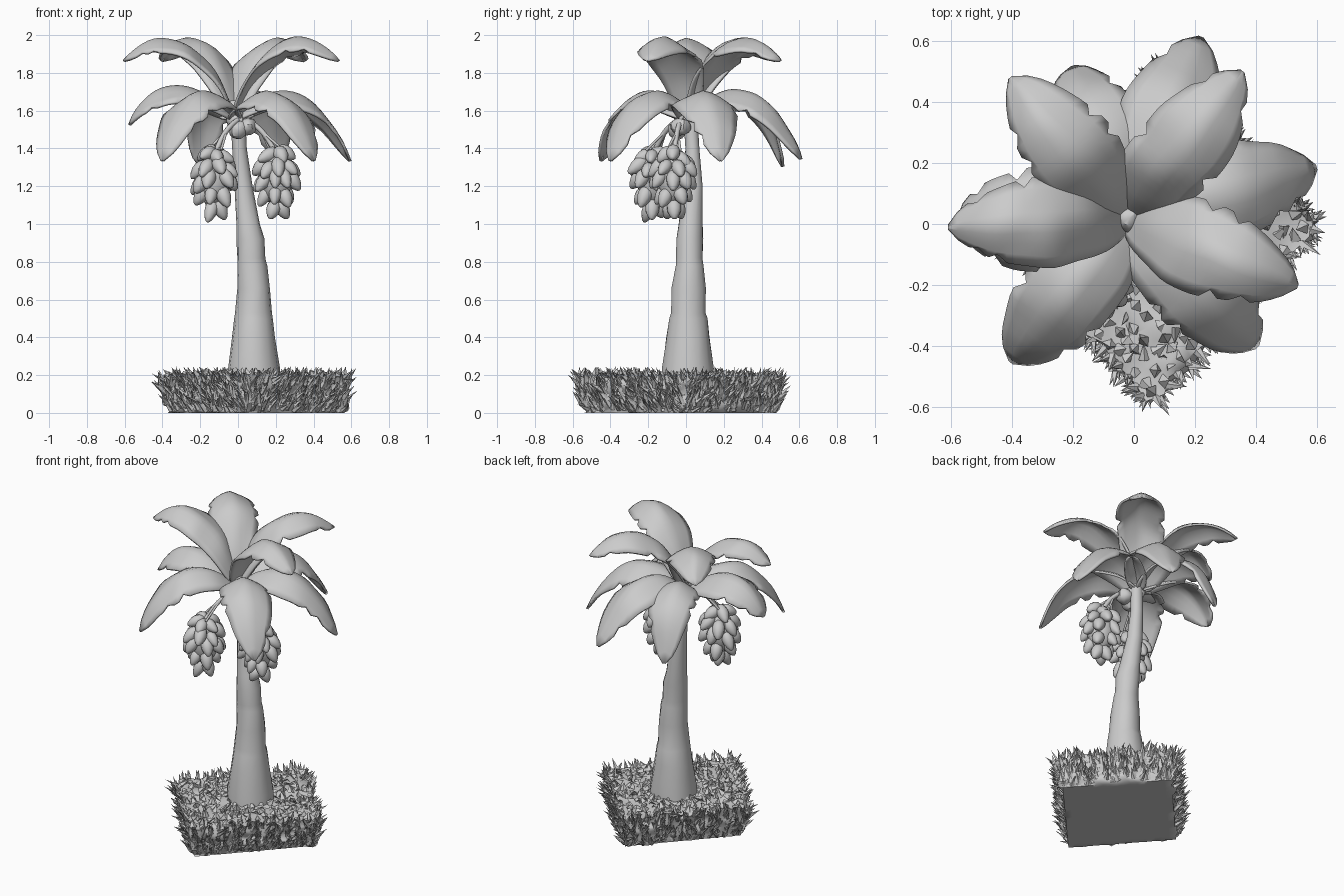
import bpy, bmesh, math, random
from mathutils import Vector, Matrix, noise

random.seed(4)
cube = bpy.data.objects.get("Cube")
if cube:
    bpy.data.objects.remove(cube, do_unlink=True)

grey = bpy.data.materials.new("plain_grey")
grey.use_nodes = True
grey.diffuse_color = (0.6, 0.6, 0.6, 1)
grey.node_tree.nodes["Principled BSDF"].inputs["Base Color"].default_value = (0.6, 0.6, 0.6, 1)


def finish(name, bm, angle=40):
    """Turn a bmesh into a smooth-shaded object that keeps hard edges."""
    mesh = bpy.data.meshes.new(name)
    bm.to_mesh(mesh)
    bm.free()
    mesh.materials.append(grey)
    mesh.shade_smooth()
    mesh.set_sharp_from_angle(angle=math.radians(angle))
    obj = bpy.data.objects.new(name, mesh)
    bpy.context.collection.objects.link(obj)
    return obj


def wobble(p, scale, amount):
    return noise.noise_vector(Vector(p) * scale) * amount


# Grass block: a skewed square turned corner-on, flared and lumpy, covered in broad tufts
def make_grass():
    left, front, right, back = (Vector(c) for c in
                                ((-0.37, -0.05), (0.06, -0.54), (0.55, -0.01), (0.11, 0.48)))
    middle_xy = (left + front + right + back) / 4
    bm = bmesh.new()
    bmesh.ops.create_cube(bm, size=2)
    bmesh.ops.subdivide_edges(bm, edges=bm.edges[:], cuts=15, use_grid_fill=True)
    for v in bm.verts:
        u, w, rise = (v.co + Vector((1, 1, 1))) / 2
        spot = left.lerp(front, u).lerp(back.lerp(right, u), w)
        spot = middle_xy + (spot - middle_xy) * (1 + 0.09 * math.sqrt(rise))
        v.co = Vector((spot.x, spot.y, 0.19 * rise))
        if rise > 0.01:
            v.co += wobble(v.co, 18, 0.04)
            v.co.z = max(v.co.z, 0.004)
    bmesh.ops.recalc_face_normals(bm, faces=bm.faces[:])
    bm.normal_update()
    for face in bm.faces[:]:
        flat = Vector((face.normal.x, face.normal.y, 0))
        middle = face.calc_center_median()
        if face.normal.z < -0.8 or middle.z < 0.006:
            continue
        on_top = face.normal.z > 0.6 and middle.z > 0.13
        jitter = Vector([random.uniform(-1, 1) for _ in range(3)])
        if on_top:
            aim = Vector((0, 0, 0.5)) + jitter * 0.9
            length, wide, thick = random.uniform(0.03, 0.055), 0.026, 0.02
        else:
            aim = flat * 0.6 + Vector((0, 0, 0.75)) + jitter * 0.4
            length, wide, thick = random.uniform(0.045, 0.09), 0.016, 0.011
        aim.normalize()
        length = min(length, max(0.02, (0.245 - middle.z) / max(aim.z, 0.3)))
        across = aim.cross(flat if flat.length > 0.3 else jitter).normalized() * wide
        depth = aim.cross(across).normalized() * thick
        tip = bm.verts.new(middle + aim * length)
        base = [bm.verts.new(middle + o) for o in (across, depth, -across, -depth)]
        for v in base + [tip]:
            v.co.z = max(v.co.z, 0)
        for i in range(4):
            bm.faces.new((base[i], base[(i + 1) % 4], tip))
    bmesh.ops.recalc_face_normals(bm, faces=bm.faces[:])
    finish("grass_block", bm, 60)


# Trunk: lofted rings given as height, centre x, centre y, radius
def make_trunk():
    rings = [(0.14, 0.085, 0.01, 0.145), (0.24, 0.085, 0.01, 0.139), (0.4, 0.08, 0.01, 0.115),
             (0.5, 0.083, 0.013, 0.102), (0.53, 0.083, 0.013, 0.095), (0.66, 0.083, 0.015, 0.09),
             (0.78, 0.074, 0.018, 0.077), (0.82, 0.071, 0.018, 0.072), (0.92, 0.067, 0.018, 0.074),
             (1.0, 0.054, 0.022, 0.065), (1.2, 0.03, 0.035, 0.05), (1.4, 0.008, 0.035, 0.038),
             (1.6, 0.0, 0.02, 0.04)]
    sides = 14
    bm = bmesh.new()
    loops = []
    for z, cx, cy, r in rings:
        loop = []
        for k in range(sides):
            a = math.tau * k / sides
            p = Vector((cx + r * math.cos(a), cy + r * math.sin(a), z))
            loop.append(bm.verts.new(p + wobble(p, 9, 0.009)))
        loops.append(loop)
    for low, high in zip(loops, loops[1:]):
        for k in range(sides):
            n = (k + 1) % sides
            bm.faces.new((low[k], low[n], high[n], high[k]))
    bm.faces.new(loops[-1])
    finish("trunk", bm, 50)


def add_ball(bm, centre, radii, aim=(0, 0, 1), taper=0.0):
    """Add an ellipsoid whose long axis follows aim, narrowed at its far end."""
    turn = Vector(aim).to_track_quat('Z', 'Y').to_matrix().to_4x4()
    made = bmesh.ops.create_uvsphere(bm, u_segments=10, v_segments=7, radius=1)["verts"]
    for v in made:
        slim = 1 - taper * max(0, v.co.z)
        v.co.x *= slim
        v.co.y *= slim
    bmesh.ops.transform(bm, verts=made, matrix=Matrix.Translation(centre) @ turn
                        @ Matrix.Diagonal((*radii, 1)))


# Crown knob where the stalks and leaves meet
def make_crown():
    bm = bmesh.new()
    add_ball(bm, (0.05, -0.03, 1.515), (0.05, 0.055, 0.05))
    add_ball(bm, (0.0, -0.045, 1.5), (0.05, 0.05, 0.05))
    add_ball(bm, (-0.01, 0.0, 1.55), (0.055, 0.06, 0.06))
    add_ball(bm, (-0.02, 0.02, 1.6), (0.05, 0.05, 0.06))
    for v in bm.verts:
        v.co += wobble(v.co, 20, 0.012)
    finish("crown_knob", bm)


# Hanging fruit bunch: stubby uneven fruits pointing out and down around a core
def make_bunch(name, x, y):
    bm = bmesh.new()
    add_ball(bm, (x, y, 1.24), (0.085, 0.085, 0.14))
    rows = [(1.36, 0.05, 5), (1.3, 0.084, 7), (1.23, 0.086, 7), (1.155, 0.066, 5), (1.085, 0.03, 3)]
    for i, (z, r, count) in enumerate(rows):
        for k in range(count):
            a = math.tau * (k + 0.5 * (i % 2)) / count + random.uniform(-0.2, 0.2)
            out = Vector((math.cos(a), math.sin(a), 0))
            aim = out + Vector((0, 0, random.uniform(-0.9, -0.4) - 0.35 * i))
            spot = Vector((x, y, z + random.uniform(-0.02, 0.02))) + out * r
            fat = random.uniform(0.034, 0.041)
            add_ball(bm, spot, (fat, fat, random.uniform(0.055, 0.07)), aim, 0.3)
    finish(name, bm, 70)


def make_stalk(name, points, radius):
    curve = bpy.data.curves.new(name, 'CURVE')
    curve.dimensions = '3D'
    curve.bevel_depth = radius
    curve.bevel_resolution = 2
    curve.use_fill_caps = True
    spline = curve.splines.new('BEZIER')
    spline.bezier_points.add(len(points) - 1)
    for bp, p in zip(spline.bezier_points, points):
        bp.co = p
        bp.handle_left_type = bp.handle_right_type = 'AUTO'
    curve.materials.append(grey)
    bpy.context.collection.objects.link(bpy.data.objects.new(name, curve))


# Leaf: arched blade along a bezier path, blunt end, drooping sides, torn notches
def make_leaf(name, degrees, path, width, droop):
    rows, cols = 22, 8
    a = math.radians(degrees)
    out, side = Vector((math.cos(a), math.sin(a), 0)), Vector((-math.sin(a), math.cos(a), 0))
    root = Vector((-0.02, 0.02, 0))
    notches = [set(random.sample((11, 14, 17, 19), 2)) for _ in range(2)]
    bm = bmesh.new()
    grid = []
    for i in range(rows + 1):
        t = i / rows
        weights = ((1 - t) ** 3, 3 * t * (1 - t) ** 2, 3 * t * t * (1 - t), t ** 3)
        r = sum(w * p[0] for w, p in zip(weights, path))
        z = sum(w * p[1] for w, p in zip(weights, path))
        full = math.sin(math.pi * min(t ** 1.2, 0.997)) ** 0.6
        half = width * full + 0.035 * (1 - t)
        line = []
        for j in range(cols + 1):
            s = 2 * j / cols - 1
            torn = 0.82 if abs(s) > 0.9 and i in notches[s > 0] else 1
            p = root + out * r + side * (s * half * torn)
            p.z = z - droop * full * abs(s) ** 1.4 * torn
            line.append(bm.verts.new(p + wobble(p, 6, 0.014 * full)))
        grid.append(line)
    for i in range(rows):
        for j in range(cols):
            bm.faces.new((grid[i][j], grid[i + 1][j], grid[i + 1][j + 1], grid[i][j + 1]))
    leaf = finish(name, bm, 45)
    solid = leaf.modifiers.new("thickness", 'SOLIDIFY')
    solid.thickness = 0.014
    solid.offset = -1


make_grass()
make_trunk()
make_crown()

for label, x, y in (("right", -0.125, -0.175), ("left", 0.205, -0.065)):
    make_bunch(label + "_fruit_bunch", x, y)
    start, end = Vector((0.02, -0.02, 1.57)), Vector((x, y, 1.37))
    bend = start.lerp(end, 0.55) + Vector((0, 0, 0.035))
    make_stalk(label + "_stalk", (start, bend, end), 0.014)
    for k, shift in enumerate((-0.035, 0.035)):
        make_stalk(f"{label}_twig_{k}", (bend, end + Vector((shift, -shift, 0.02))), 0.007)

# Upper leaves rise and arch over; lower leaves hang: angle, reach, half width
for k, (deg, reach, half) in enumerate(((130, 0.6, 0.135), (52, 0.61, 0.135),
                                        (-22, 0.6, 0.135), (183, 0.59, 0.13))):
    make_leaf(f"upper_leaf_{k}", deg,
              ((0, 1.58), (0.12, 1.95), (0.35, 2.12), (reach, 1.87)), half, 0.075)

for k, (deg, reach, tip, half) in enumerate((
        (231, 0.61, 1.34, 0.145), (15, 0.64, 1.34, 0.15), (-45, 0.6, 1.34, 0.14),
        (68, 0.64, 1.35, 0.15), (110, 0.53, 1.31, 0.13), (181, 0.56, 1.53, 0.155))):
    make_leaf(f"lower_leaf_{k}", deg,
              ((0, 1.56), (0.12, 1.72), (0.42, 1.86), (reach, tip)), half, 0.085)
